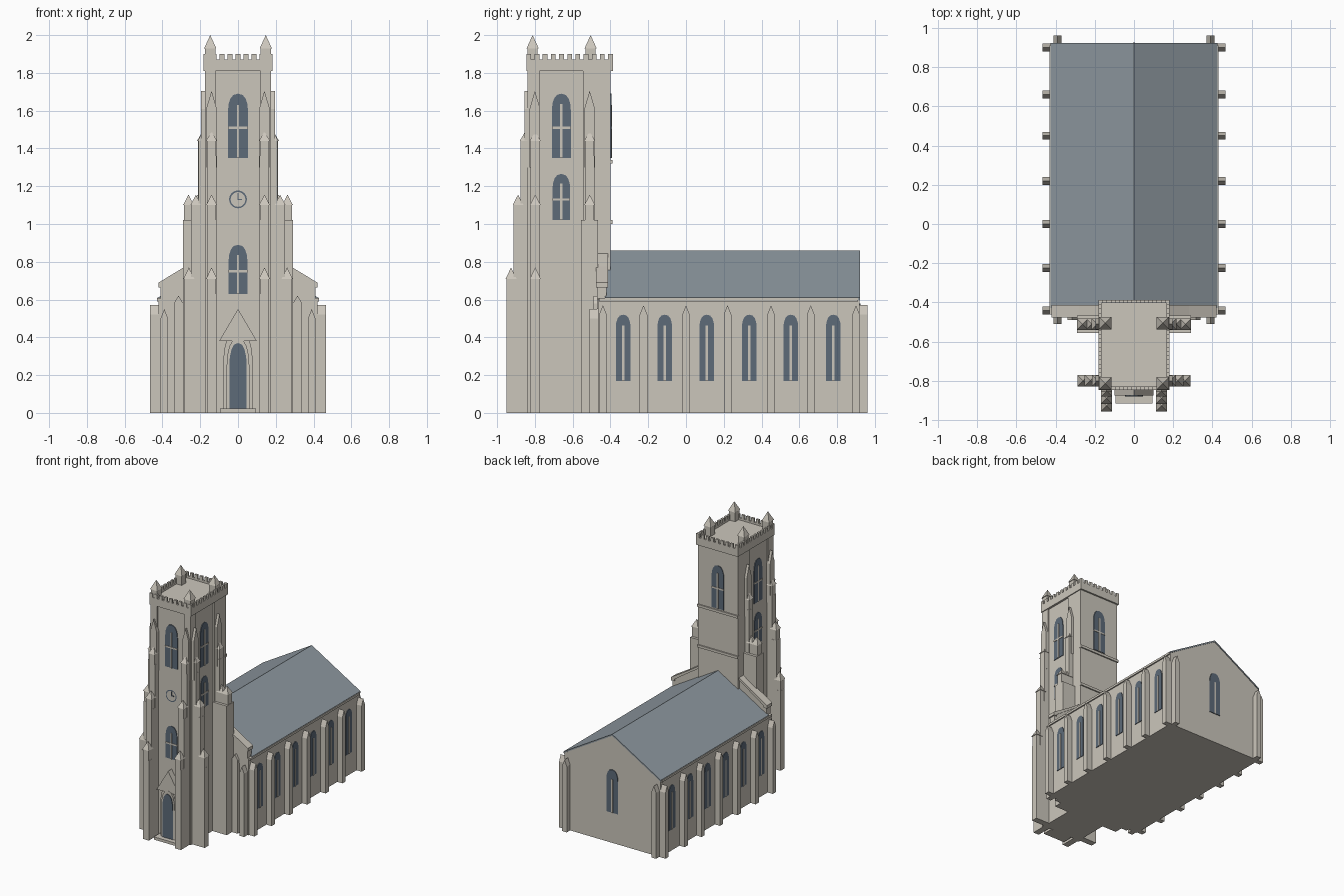
import bpy, bmesh, math
from mathutils import Matrix, Vector

cube = bpy.data.objects.get("Cube")
if cube:
    bpy.data.objects.remove(cube)


def material(name, rgb):
    m = bpy.data.materials.new(name)
    m.use_nodes = True
    m.diffuse_color = (*rgb, 1)
    m.node_tree.nodes["Principled BSDF"].inputs["Base Color"].default_value = (*rgb, 1)
    return m


STONE = material("pale stone", (0.60, 0.565, 0.50))
SLATE = material("grey slate", (0.27, 0.315, 0.35))
GLASS = material("blue grey glass", (0.11, 0.145, 0.19))
FRONT, LEFT, BACK, RIGHT = 0, 90, 180, 270


def add(name, bm, mat):
    bmesh.ops.recalc_face_normals(bm, faces=bm.faces)
    mesh = bpy.data.meshes.new(name)
    bm.to_mesh(mesh)
    bm.free()
    mesh.materials.append(mat)
    ob = bpy.data.objects.new(name, mesh)
    bpy.context.scene.collection.objects.link(ob)
    return ob


def box(name, x, y, z, mat=STONE):
    """Box from (low, high) ranges on each axis."""
    bm = bmesh.new()
    bmesh.ops.create_cube(bm, size=1)
    for v in bm.verts:
        v.co = [(a + b) / 2 + c * (b - a) for (a, b), c in zip((x, y, z), v.co)]
    return add(name, bm, mat)


def prism(name, pts, depth, origin, facing=FRONT, mat=STONE):
    """Upright outline (across, up) pushed outwards from a wall by depth."""
    bm = bmesh.new()
    place = Matrix.Translation(origin) @ Matrix.Rotation(math.radians(facing), 4, "Z")
    face = bm.faces.new([bm.verts.new(place @ Vector((u, 0, v))) for u, v in pts])
    out = bmesh.ops.extrude_face_region(bm, geom=[face])["geom"]
    push = place.to_3x3() @ Vector((0, -depth, 0))
    bmesh.ops.translate(bm, vec=push, verts=[g for g in out if isinstance(g, bmesh.types.BMVert)])
    return add(name, bm, mat)


def gablet(name, origin, half, eave, top, depth, facing, base=0):
    prism(name, [(-half, base), (half, base), (half, eave), (0, top), (-half, eave)],
          depth, origin, facing)


def arch(half, low, spring, top):
    """Pointed arch outline."""
    right = [(half * math.cos(t * math.pi / 8) ** 0.8, spring + (top - spring) * math.sin(t * math.pi / 8))
             for t in range(4)]
    return [(-half, low), (half, low)] + right + [(0, top)] + [(-u, v) for u, v in reversed(right)]


def window(name, origin, facing, half, low, top, transom=None):
    """Glass plate with stone mullion and optional transom."""
    spring = top - half * 1.7
    prism(name + "_glass", arch(half, low, spring, top), 0.005, origin, facing, GLASS)
    bar = 0.006
    end = spring + 0.03 if transom else spring + 0.01
    prism(name + "_mullion", [(-bar, low), (bar, low), (bar, end), (-bar, end)], 0.008, origin, facing)
    if transom:
        prism(name + "_transom", [(-half, transom - bar), (half, transom - bar),
                                  (half, transom + bar), (-half, transom + bar)], 0.008, origin, facing)


def pinnacle(name, x, y, half, low, neck, top):
    """Square shaft with a slightly overhanging pyramid cap."""
    box(name + "_shaft", (x - half, x + half), (y - half, y + half), (low, neck))
    bm = bmesh.new()
    bmesh.ops.create_cone(bm, cap_ends=True, segments=4, radius1=(half + 0.005) * math.sqrt(2),
                          radius2=0, depth=top - neck,
                          matrix=Matrix.Translation((x, y, (neck + top) / 2)) @ Matrix.Rotation(math.pi / 4, 4, "Z"))
    add(name + "_cap", bm, STONE)


# Nave: gabled body, slate slopes, eaves
gable = [(-0.42, 0), (0.42, 0), (0.42, 0.6), (0, 0.85), (-0.42, 0.6)]
prism("nave_body", gable, 1.385, (0, 0.918, 0))
for s, side in ((1, "left"), (-1, "right")):
    prism("roof_" + side, [(0, 0.848), (0, 0.86), (s * 0.425, 0.61), (s * 0.425, 0.598)],
          1.35, (0, 0.922, 0), FRONT, SLATE)
    box("eaves_" + side, sorted((s * 0.41, s * 0.43)), (-0.46, 0.91), (0.59, 0.607))

    # Nave side buttresses and windows
    wall = LEFT if s > 0 else RIGHT
    ys = [-0.44, -0.225, 0, 0.22, 0.45, 0.66, 0.9]
    for y in ys:
        gablet("nave_buttress", (s * 0.415, y, 0), 0.02, 0.52, 0.57, 0.05, wall)
    for a, b in zip(ys, ys[1:]):
        window("nave_window", (s * 0.42, (a + b) / 2, 0), wall, 0.039, 0.17, 0.52)
    gablet("rear_buttress", (s * 0.39, 0.91, 0), 0.02, 0.52, 0.57, 0.05, BACK)
    gablet("front_corner_buttress", (s * 0.39, -0.46, 0), 0.02, 0.50, 0.55, 0.05, FRONT)
    gablet("front_pilaster", (s * 0.315, -0.46, 0), 0.025, 0.58, 0.62, 0.03, FRONT)

    # Stepped front parapet with coping
    prism("front_parapet", [(s * 0.12, 0.55), (s * 0.41, 0.55), (s * 0.41, 0.67), (s * 0.12, 0.86)],
          0.05, (0, -0.42, 0))
    prism("parapet_coping", [(s * 0.12, 0.86), (s * 0.28, 0.755), (s * 0.39, 0.68), (s * 0.39, 0.665), (s * 0.42, 0.665),
                             (s * 0.42, 0.69), (s * 0.28, 0.775), (s * 0.12, 0.88)], 0.065, (0, -0.412, 0))
window("rear_window", (0, 0.918, 0), BACK, 0.05, 0.24, 0.58)

# Tower: recessed core with corner piers
TY = -0.66
box("tower_core", (-0.165, 0.165), (-0.828, -0.4), (0, 1.82))
for s in (1, -1):
    x = sorted((s * 0.12, s * 0.175))
    box("tower_front_pier", x, (-0.84, -0.775), (0, 1.81))
    box("tower_rear_pier", x, (-0.545, -0.4), (0, 1.81))
for z in (1.0, 1.32):
    box("tower_band", (-0.178, 0.178), (-0.41, -0.39), (z, z + 0.02))

# Tower windows
window("front_upper_window", (0, -0.828, 0), FRONT, 0.053, 1.35, 1.69, 1.51)
window("front_lower_window", (0, -0.828, 0), FRONT, 0.05, 0.63, 0.89, 0.75)
window("rear_upper_window", (0, -0.4, 0), BACK, 0.053, 1.35, 1.69, 1.51)
for s, wall in ((1, LEFT), (-1, RIGHT)):
    window("side_upper_window", (s * 0.165, TY, 0), wall, 0.05, 1.35, 1.69, 1.51)
    window("side_lower_window", (s * 0.165, TY, 0), wall, 0.047, 1.02, 1.265, 1.13)

# Stepped buttresses: (reach beyond tower, neck, top, shaft base)
low_step, mid_step, high_step = (0.115, 0.71, 0.77), (0.078, 1.1, 1.155), (0.04, 1.44, 1.49)
for s, wall in ((1, LEFT), (-1, RIGHT)):
    for reach, neck, top in (low_step, mid_step, high_step):
        # Front-facing buttress
        box("front_buttress", sorted((s * 0.115, s * 0.165)), (-0.835 - reach, -0.8), (0, neck - 0.08))
        pinnacle("front_buttress", s * 0.14, -0.811 - reach, 0.024, neck - 0.12, neck, top)
        # Side-facing buttress at the front
        edge = 0.17 + reach
        box("side_buttress", sorted((s * 0.14, s * edge)), (-0.823, -0.773), (0, neck - 0.08))
        pinnacle("side_buttress", s * (edge - 0.025), -0.798, 0.024, neck - 0.12, neck, top)
    # Side-facing buttress at the back
    box("rear_side_buttress", sorted((s * 0.14, s * 0.29)), (-0.555, -0.465), (0, 1.02))
    for x, neck, top in ((0.262, 1.1, 1.155), (0.215, 1.1, 1.155), (0.188, 1.44, 1.49)):
        box("rear_side_buttress_step", sorted((s * 0.14, s * (x + 0.025))), (-0.535, -0.485), (0.9, neck - 0.08))
        pinnacle("rear_side_buttress", s * x, -0.51, 0.024, neck - 0.12, neck, top)
    # Top gablets
    gablet("front_gablet", (s * 0.14, -0.82, 0), 0.028, 1.61, 1.705, 0.035, FRONT, 1.3)
    for y in (-0.8, -0.51):
        gablet("side_gablet", (s * 0.16, y, 0), 0.028, 1.61, 1.705, 0.035, wall, 1.3)

# Crown: parapet ring, merlons, corner pinnacles
X, Y0, Y1, T = 0.182, -0.845, -0.387, 0.016
box("crown", (-X, X), (Y0, Y1), (1.81, 1.855))
def battlement(x, y):
    box("parapet_wall", x, y, (1.85, 1.87))
    along = 0 if x[1] - x[0] > y[1] - y[0] else 1
    low, high = (x, y)[along]
    count = round((high - low) / 0.045)
    step = (high - low - 0.025) / count
    for i in range(count + 1):
        part = (low + i * step, low + i * step + 0.025)
        box("merlon", *((part, y) if along == 0 else (x, part)), (1.87, 1.9))
for y in (Y0, Y1 - T):
    battlement((-X, X), (y, y + T))
for x in (-X, X - T):
    battlement((x, x + T), (Y0, Y1))
for x in (-0.147, 0.147):
    for y in (-0.812, -0.505):
        pinnacle("crown_pinnacle", x, y, 0.027, 1.84, 1.93, 2.0)

# Clock: ring and two hands
bm = bmesh.new()
N = 32
rings = [[bm.verts.new((r * math.cos(2 * math.pi * i / N), -0.835, 1.13 + r * math.sin(2 * math.pi * i / N)))
          for i in range(N)] for r in (0.047, 0.039)]
for i in range(N):
    j = (i + 1) % N
    bm.faces.new((rings[0][i], rings[0][j], rings[1][j], rings[1][i]))
add("clock_ring", bm, GLASS)
box("clock_minute_hand", (-0.003, 0.003), (-0.834, -0.828), (1.127, 1.163), GLASS)
box("clock_hour_hand", (-0.003, 0.022), (-0.834, -0.828), (1.127, 1.133), GLASS)

# Doorway: gabled surround, arched moulding, door and step
prism("door_gable", [(-0.1, 0.38), (0.1, 0.38), (0, 0.55)], 0.045, (0, -0.828, 0))
prism("door_surround", arch(0.078, 0, 0.27, 0.44), 0.03, (0, -0.828, 0))
prism("door_moulding", arch(0.06, 0, 0.25, 0.395), 0.047, (0, -0.828, 0))
prism("door", arch(0.046, 0.02, 0.25, 0.37), 0.005, (0, -0.875, 0), FRONT, GLASS)
box("door_step", (-0.095, 0.095), (-0.915, -0.83), (0, 0.022))
